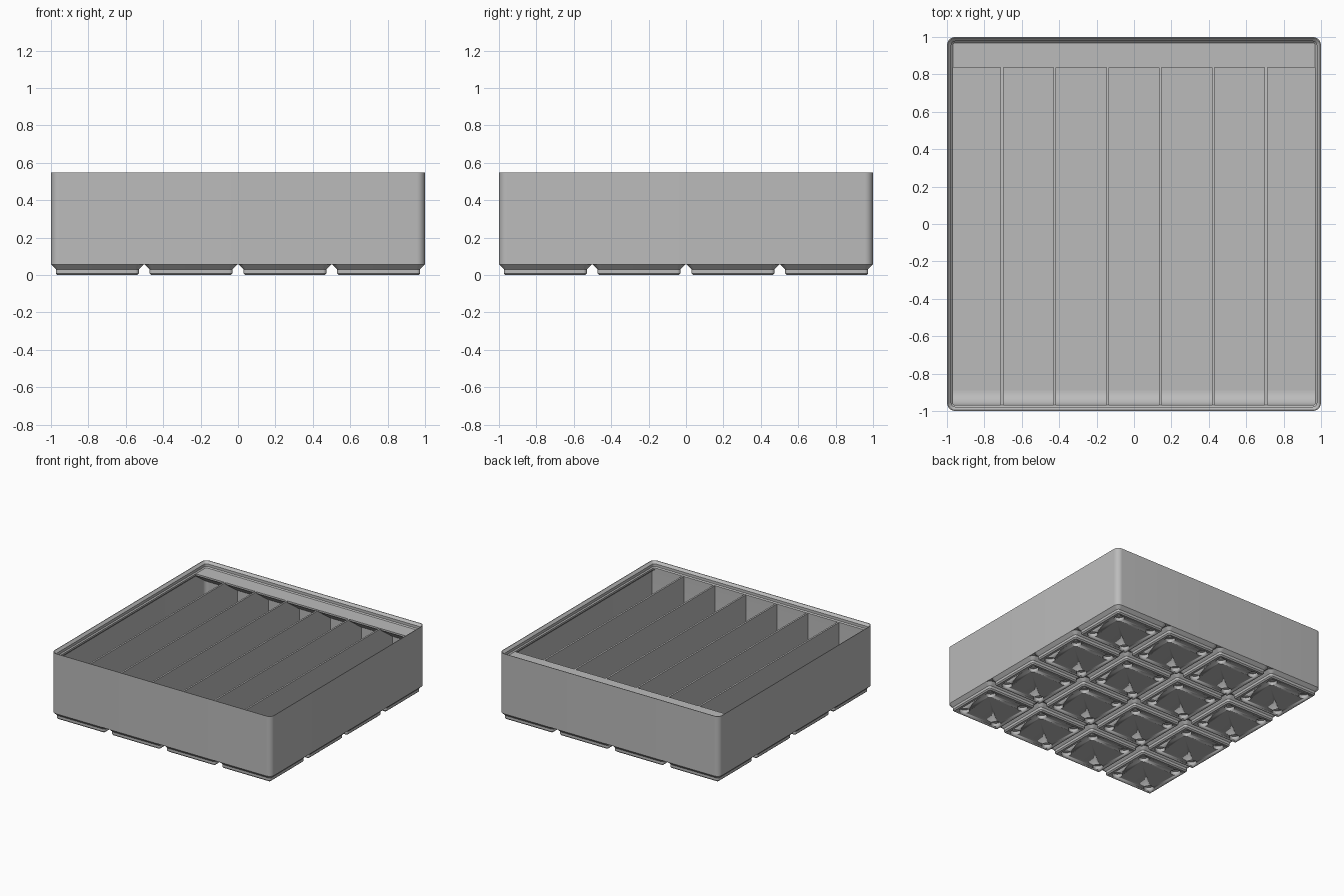
import bpy, bmesh, math
from mathutils import Matrix

if "Cube" in bpy.data.objects:
    bpy.data.objects.remove(bpy.data.objects["Cube"], do_unlink=True)

HALF = 83.75            # half the outer width in millimetres
U = 1 / HALF            # millimetres to scene units
CELL = 42               # foot spacing
FLOOR, DECK, TOP = 7, 42, 46
WALL, LIP = 0.95, 2.6   # thickness of the wall and of the lip
CORNER = 3.75

grey = bpy.data.materials.new("plain grey")
grey.use_nodes = True
grey.diffuse_color = (0.5, 0.5, 0.5, 1)
grey.node_tree.nodes["Principled BSDF"].inputs["Base Color"].default_value = (0.5, 0.5, 0.5, 1)


def finish(bm, name):
    """Scale to scene units and make a smooth-by-angle object."""
    bmesh.ops.recalc_face_normals(bm, faces=bm.faces)
    bmesh.ops.scale(bm, vec=(U, U, U), verts=bm.verts)
    mesh = bpy.data.meshes.new(name)
    bm.to_mesh(mesh)
    bm.free()
    mesh.materials.append(grey)
    mesh.shade_smooth()
    mesh.set_sharp_from_angle(angle=math.radians(30))
    obj = bpy.data.objects.new(name, mesh)
    bpy.context.collection.objects.link(obj)
    return obj


def loft(name, rings, centre=0, steps=8):
    """Skin rounded squares given as (half width, corner radius, height)."""
    bm = bmesh.new()
    loops = []
    for half, radius, z in rings:
        loop = []
        for quarter in range(4):
            mid = math.radians(45 + 90 * quarter)
            sx, sy = math.copysign(1, math.cos(mid)), math.copysign(1, math.sin(mid))
            for s in range(steps + 1):
                a = math.radians(90 * (quarter + s / steps))
                loop.append(bm.verts.new((centre + sx * (half - radius) + radius * math.cos(a),
                                          centre + sy * (half - radius) + radius * math.sin(a), z)))
        loops.append(loop)
    for low, high in zip(loops, loops[1:]):
        for i in range(len(low)):
            j = (i + 1) % len(low)
            bm.faces.new((low[i], low[j], high[j], high[i]))
    bm.faces.new(loops[0])
    bm.faces.new(loops[-1])
    return finish(bm, name)


def prism(name, profile, x0, x1):
    """Extrude a (y, z) outline along x."""
    bm = bmesh.new()
    face = bm.faces.new([bm.verts.new((x0, y, z)) for y, z in profile])
    out = bmesh.ops.extrude_face_region(bm, geom=[face])
    moved = [v for v in out["geom"] if isinstance(v, bmesh.types.BMVert)]
    bmesh.ops.translate(bm, vec=(x1 - x0, 0, 0), verts=moved)
    return finish(bm, name)


# Shell: outer wall, stepped stacking lip, inner wall and floor
def ring(inset, z):
    return (HALF - inset, CORNER - inset, z)


loft("bin_shell", [
    ring(0, 4.75), ring(0, TOP), ring(0.4, TOP), ring(1.9, 44.5), ring(1.9, 42.7),
    ring(LIP, DECK), ring(LIP, 40.8), ring(WALL, 39.15), ring(WALL, FLOOR)])

# Front wall liner with a rounded scoop along the floor
front, buried = LIP - HALF, 82.3
scoop = 6.7
arc = [(front + scoop * (1 - math.cos(a)), FLOOR + scoop * (1 - math.sin(a)))
       for a in (math.radians(9 * i) for i in range(11))]
prism("front_scoop", [(-buried, DECK), (front, DECK)] + arc + [(-buried, FLOOR)],
      WALL - HALF, HALF - WALL)

# Label ledge along the back, with a sloped underside
ledge = 70
prism("label_ledge", [(buried, DECK), (ledge, DECK), (ledge, DECK - 1.2), (buried, DECK - 10)],
      WALL - HALF, HALF - WALL)

# Dividers making seven slots
for i in range(6):
    x = (i - 2.5) * 23.65
    prism(f"divider_{i + 1}", [(-82, FLOOR - 1), (83, FLOOR - 1), (83, 39), (ledge + 1, DECK - 0.02),
                               (-82, DECK - 0.02)], x - 0.6, x + 0.6)

# One foot in the first cell, with four round sockets, repeated in a grid
first = -1.5 * CELL
foot = loft("feet", [(17.8, 0.8, 0), (18.6, 1.6, 0.8), (18.6, 1.6, 2.6),
                     (20.75, CORNER, 4.75), (20.75, CORNER, 4.8)], first)
bm = bmesh.new()
for sx in (-13, 13):
    for sy in (-13, 13):
        bmesh.ops.create_cone(bm, cap_ends=True, segments=24, radius1=3.25, radius2=3.25, depth=4.8,
                              matrix=Matrix.Translation((first + sx, first + sy, 0)))
cutter = finish(bm, "socket_cutter")
cutter.hide_render = True
cutter.hide_viewport = True

cut = foot.modifiers.new("sockets", "BOOLEAN")
cut.operation = "DIFFERENCE"
cut.solver = "EXACT"
cut.object = cutter
for axis in range(2):
    grid = foot.modifiers.new(f"grid_{axis}", "ARRAY")
    grid.count = 4
    grid.use_relative_offset = False
    grid.use_constant_offset = True
    offset = [0, 0, 0]
    offset[axis] = CELL * U
    grid.constant_offset_displace = offset
